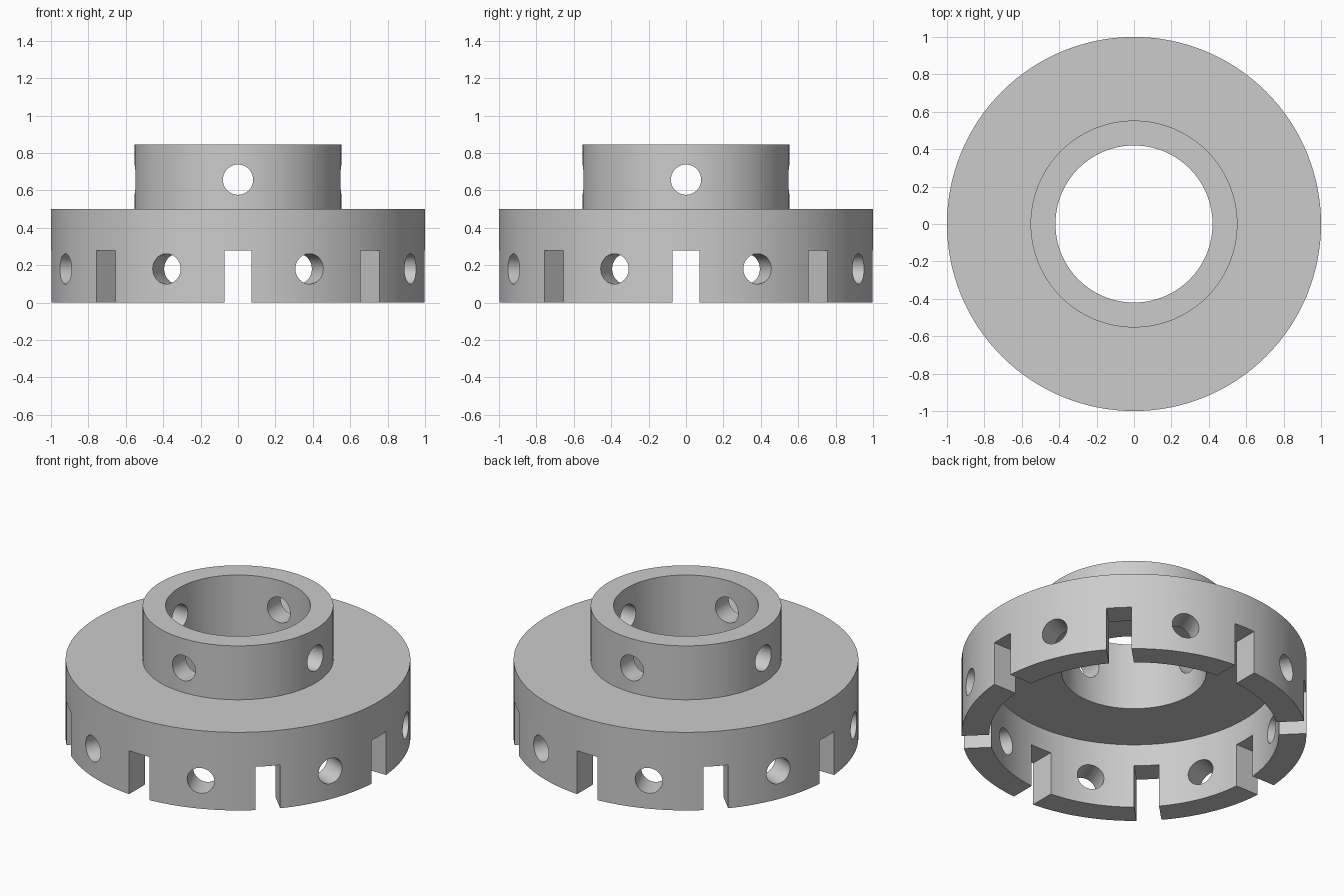
import bpy, bmesh
from math import pi, radians
from mathutils import Matrix, Vector

default = bpy.data.objects.get("Cube")
if default:
    bpy.data.objects.remove(default, do_unlink=True)

SEGMENTS = 128

# Plain grey metal
metal = bpy.data.materials.new("grey_metal")
metal.use_nodes = True
grey = (0.6, 0.6, 0.6, 1)
metal.diffuse_color = grey
metal.node_tree.nodes["Principled BSDF"].inputs["Base Color"].default_value = grey


def add_object(name, bm):
    bmesh.ops.recalc_face_normals(bm, faces=bm.faces)
    mesh = bpy.data.meshes.new(name)
    bm.to_mesh(mesh)
    bm.free()
    mesh.materials.append(metal)
    obj = bpy.data.objects.new(name, mesh)
    bpy.context.collection.objects.link(obj)
    return obj


def lathe(name, profile):
    """Spin a closed (radius, height) outline around z."""
    bm = bmesh.new()
    verts = [bm.verts.new((r, 0, z)) for r, z in profile]
    edges = [bm.edges.new((a, b)) for a, b in zip(verts, verts[1:] + verts[:1])]
    bmesh.ops.spin(bm, geom=verts + edges, cent=(0, 0, 0), axis=(0, 0, 1),
                   angle=2 * pi, steps=SEGMENTS, use_merge=False)
    bmesh.ops.remove_doubles(bm, verts=bm.verts, dist=0.0001)
    return add_object(name, bm)


def drill(bm, angle, inner, outer, z, radius):
    """Round cutter pointing outward at the given angle."""
    place = (Matrix.Rotation(angle, 4, 'Z')
             @ Matrix.Translation(((inner + outer) / 2, 0, z))
             @ Matrix.Rotation(pi / 2, 4, 'Y'))
    bmesh.ops.create_cone(bm, cap_ends=True, segments=48, radius1=radius,
                          radius2=radius, depth=outer - inner, matrix=place)


def notch(bm, angle, inner, outer, width, top):
    """Box cutter, open at the bottom rim."""
    drop = 0.1
    place = (Matrix.Rotation(angle, 4, 'Z')
             @ Matrix.Translation(((inner + outer) / 2, 0, (top - drop) / 2))
             @ Matrix.Diagonal(Vector((outer - inner, width, top + drop, 1))))
    bmesh.ops.create_cube(bm, size=1, matrix=place)


# Flanged cap: hollow skirt, thin plate and raised hub in one section
flanged_cap = lathe("flanged_cap", [
    (0.84, 0), (1, 0), (1, 0.5), (0.553, 0.5), (0.553, 0.845),
    (0.42, 0.845), (0.42, 0.417), (0.84, 0.417)])

# Cutters: skirt notches and holes alternate, hub has four holes
cuts = bmesh.new()
for i in range(8):
    notch(cuts, radians(45 * i), 0.7, 1.1, 0.145, 0.277)
    drill(cuts, radians(45 * i + 22.5), 0.7, 1.1, 0.18, 0.081)
for i in range(4):
    drill(cuts, radians(90 * i), 0.3, 0.7, 0.657, 0.081)
cutter = add_object("hole_cutter", cuts)
cutter.hide_render = True
cutter.hide_viewport = True

boolean = flanged_cap.modifiers.new("cut_holes", 'BOOLEAN')
boolean.operation = 'DIFFERENCE'
boolean.solver = 'EXACT'
boolean.object = cutter

# Apply the cuts, then smooth the round walls
bpy.context.view_layer.objects.active = flanged_cap
flanged_cap.select_set(True)
bpy.ops.object.modifier_apply(modifier=boolean.name)
bpy.data.objects.remove(cutter, do_unlink=True)
bpy.ops.object.shade_smooth_by_angle(angle=radians(30))
